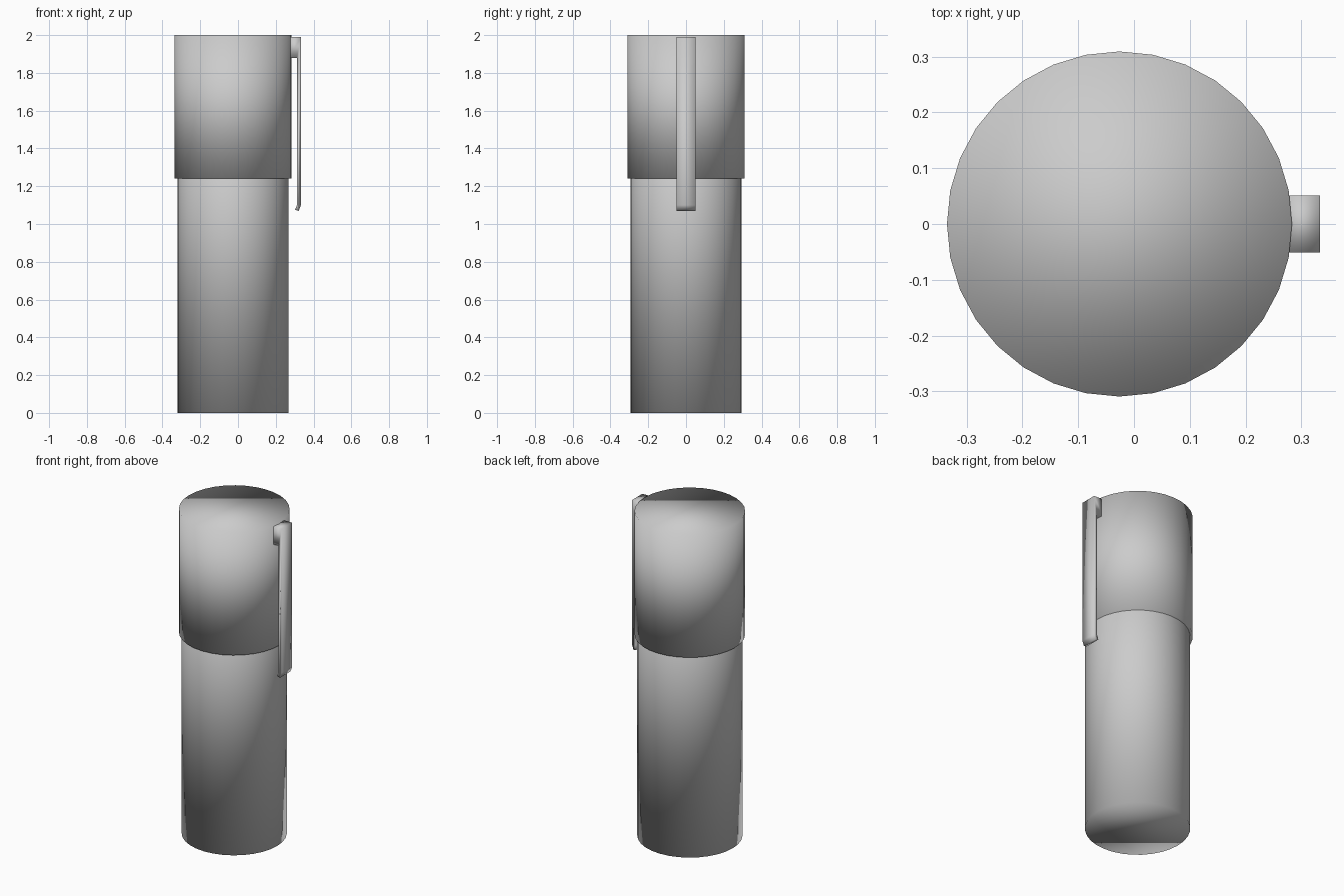
import bpy
import bmesh

default = bpy.data.objects.get("Cube")
if default:
    bpy.data.objects.remove(default, do_unlink=True)

AXIS_X = -0.026

# Single grey finish
grey = bpy.data.materials.new("plain_grey")
grey.use_nodes = True
colour = (0.6, 0.6, 0.6, 1)
grey.diffuse_color = colour
grey.node_tree.nodes["Principled BSDF"].inputs["Base Color"].default_value = colour


def finish(obj):
    obj.data.materials.append(grey)
    obj.data.shade_smooth()


def tube(name, radius, bottom, top):
    bpy.ops.mesh.primitive_cylinder_add(
        vertices=32, radius=radius, depth=top - bottom,
        location=(AXIS_X, 0, (bottom + top) / 2))
    obj = bpy.context.object
    obj.name = name
    finish(obj)


# Barrel and the slightly wider cap
tube("barrel", 0.294, 0, 1.9)
tube("cap", 0.309, 1.24, 2)

# Clip: side profile (x, z) extruded across y
profile = [(0.27, 1.99), (0.333, 1.99), (0.333, 1.1), (0.322, 1.07),
           (0.302, 1.075), (0.312, 1.1), (0.312, 1.88), (0.27, 1.88)]
bm = bmesh.new()
side = bm.faces.new([bm.verts.new((x, -0.051, z)) for x, z in profile])
swept = bmesh.ops.extrude_face_region(bm, geom=[side])["geom"]
moved = [v for v in swept if isinstance(v, bmesh.types.BMVert)]
bmesh.ops.translate(bm, verts=moved, vec=(0, 0.102, 0))
bmesh.ops.recalc_face_normals(bm, faces=bm.faces)
mesh = bpy.data.meshes.new("pocket_clip")
bm.to_mesh(mesh)
bm.free()
clip = bpy.data.objects.new("pocket_clip", mesh)
bpy.context.collection.objects.link(clip)
finish(clip)
